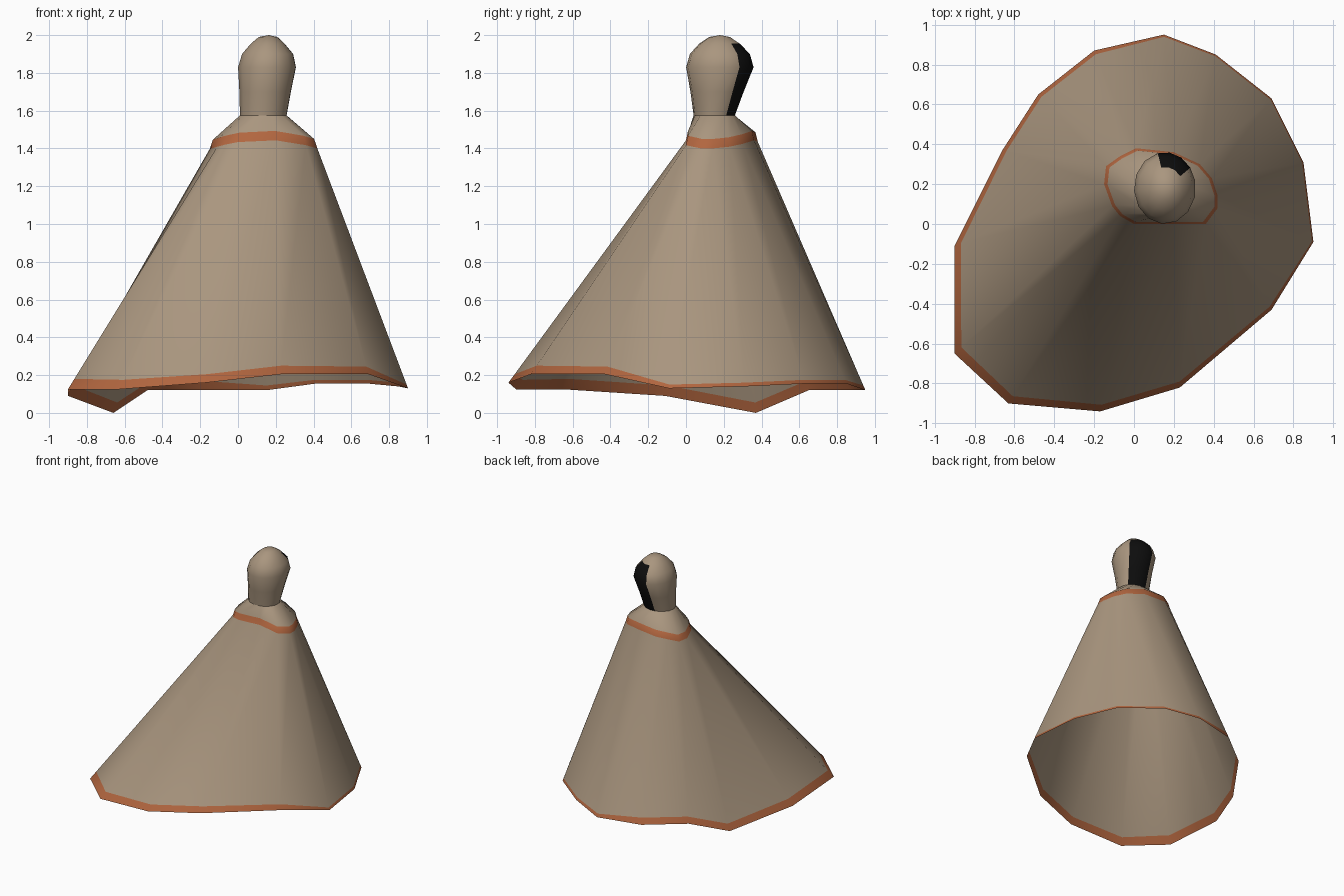
import bpy
import math

if "Cube" in bpy.data.objects:
    bpy.data.objects.remove(bpy.data.objects["Cube"])


def material(name, rgb):
    m = bpy.data.materials.new(name)
    m.diffuse_color = (*rgb, 1)
    m.use_nodes = True
    m.node_tree.nodes["Principled BSDF"].inputs["Base Color"].default_value = m.diffuse_color
    return m


CLOTH = material("tan cloth", (0.40, 0.305, 0.212))
TRIM = material("rust trim", (0.445, 0.133, 0.05))
HAIR = material("black hair", (0.004, 0.004, 0.004))


def loft(name, rings, mats, pick, tip=None):
    """Skin matching rings, pick(row, column) gives the material slot."""
    n = len(rings[0])
    verts = [p for ring in rings for p in ring]
    faces, slots = [], []
    for r in range(len(rings) - 1):
        for i in range(n):
            j = (i + 1) % n
            faces.append((r * n + i, r * n + j, (r + 1) * n + j, (r + 1) * n + i))
            slots.append(pick(r, i))
    if tip:
        verts.append(tip)
        last = (len(rings) - 1) * n
        for i in range(n):
            faces.append((last + i, last + (i + 1) % n, len(verts) - 1))
            slots.append(pick(len(rings) - 1, i))
    mesh = bpy.data.meshes.new(name)
    mesh.from_pydata(verts, [], faces)
    for m in mats:
        mesh.materials.append(m)
    mesh.polygons.foreach_set("material_index", slots)
    ob = bpy.data.objects.new(name, mesh)
    bpy.context.collection.objects.link(ob)
    bpy.context.view_layer.objects.active = ob
    ob.select_set(True)
    bpy.ops.object.shade_smooth_by_angle(angle=math.radians(60))
    ob.select_set(False)


# Head column angles, with the hair between 35 and 104 degrees
ANGLES = [12, 35, 58, 81] + [104 + 26.8 * k for k in range(10)]


def ellipse(z, cx, cy, rx, ry):
    return [(cx + rx * math.cos(math.radians(a)), cy + ry * math.sin(math.radians(a)), z)
            for a in ANGLES]


# Robe: hem x, y, z, trim height, then collar x, y
OUTLINE = [
    (0.85, 0.31, 0.14, 0.02, 0.42, 0.14), (0.69, 0.63, 0.155, 0.02, 0.39, 0.23),
    (0.41, 0.85, 0.155, 0.02, 0.33, 0.30), (0.15, 0.95, 0.12, 0.025, 0.20, 0.36),
    (-0.20, 0.87, 0.12, 0.05, 0.01, 0.38), (-0.48, 0.65, 0.12, 0.05, -0.07, 0.34),
    (-0.66, 0.37, 0.0, 0.055, -0.14, 0.29), (-0.90, -0.11, 0.09, 0.055, -0.15, 0.20),
    (-0.90, -0.65, 0.125, 0.055, -0.11, 0.09), (-0.63, -0.90, 0.125, 0.05, -0.07, 0.04),
    (-0.17, -0.94, 0.16, 0.045, 0.0, 0.0), (0.23, -0.82, 0.205, 0.045, 0.20, 0.0),
    (0.69, -0.43, 0.205, 0.04, 0.36, 0.0), (0.90, -0.09, 0.13, 0.02, 0.42, 0.08),
]
hem, hem_top, collar, collar_top = [], [], [], []
for x, y, z, h, sx, sy in OUTLINE:
    sz = 1.445 - 0.045 * ((sx - 0.14) / 0.28) ** 2
    t = h / (sz - z)
    hem.append((x, y, z))
    hem_top.append((x + (sx - x) * t, y + (sy - y) * t, z + h))
    collar.append((sx, sy, sz))
    collar_top.append((0.14 + (sx - 0.14) * 0.94, 0.18 + (sy - 0.18) * 0.94, sz + 0.05))
neck = ellipse(1.575, 0.135, 0.15, 0.125, 0.11)
loft("robe", [hem, hem_top, collar, collar_top, neck], [CLOTH, TRIM],
     lambda r, i: 1 if r in (0, 2) else 0)

# Hooded head, rounded at the top
head = [neck,
        ellipse(1.70, 0.145, 0.165, 0.138, 0.142),
        ellipse(1.83, 0.155, 0.18, 0.155, 0.18),
        ellipse(1.90, 0.158, 0.18, 0.137, 0.16),
        ellipse(1.955, 0.158, 0.178, 0.09, 0.108),
        ellipse(1.99, 0.16, 0.178, 0.05, 0.055)]
loft("head", head, [CLOTH, HAIR],
     lambda r, i: 1 if 1 <= i <= 3 and r < 4 else 0, tip=(0.162, 0.18, 2.0))
